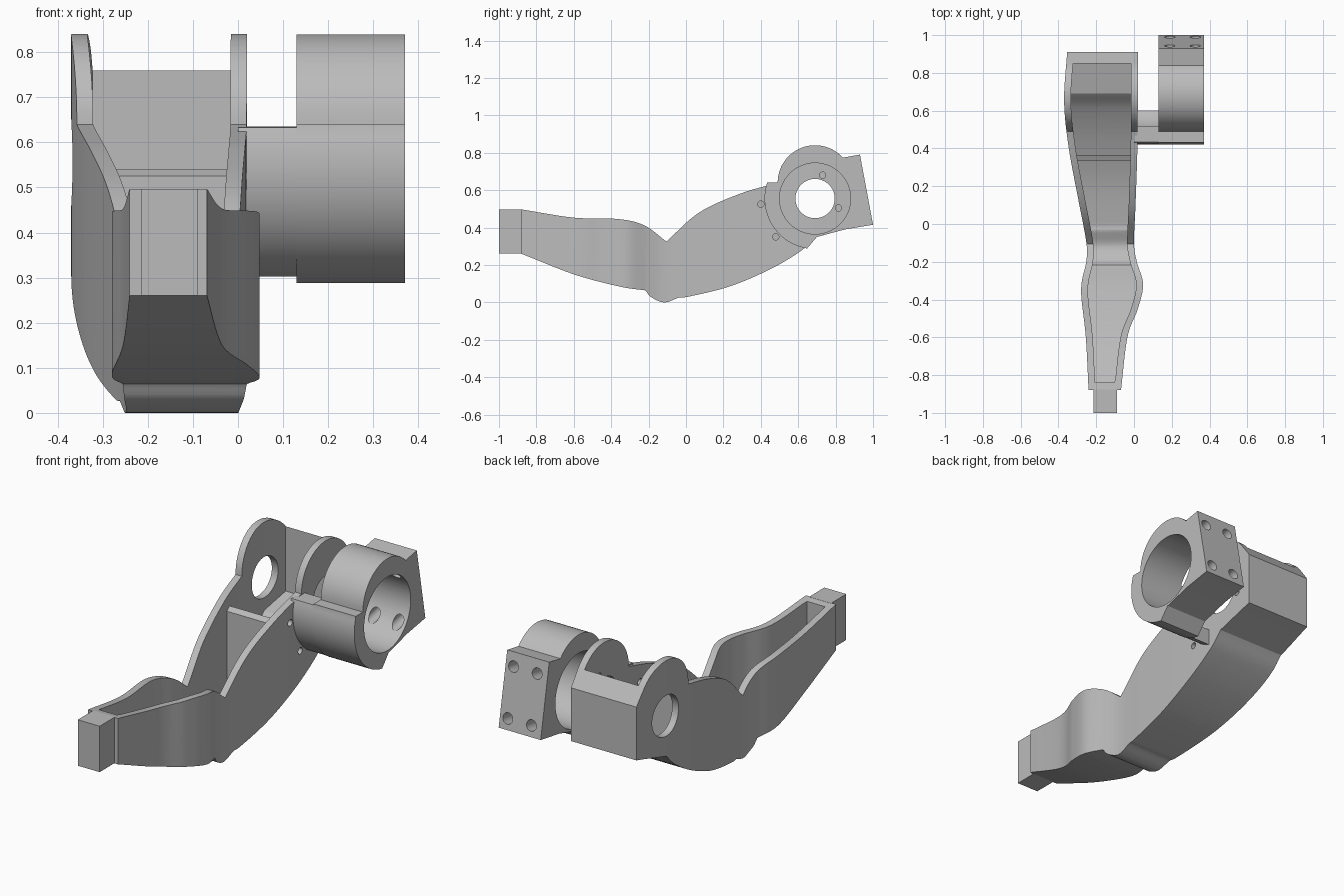
import bpy, bmesh, math
from mathutils import Vector

if "Cube" in bpy.data.objects:
    bpy.data.objects.remove(bpy.data.objects["Cube"])

grey = bpy.data.materials.new("plain grey")
grey.diffuse_color = (0.5, 0.5, 0.5, 1)
grey.use_nodes = True
grey.node_tree.nodes["Principled BSDF"].inputs["Base Color"].default_value = grey.diffuse_color


def smooth(pts, n=8):
    """Catmull-Rom curve through 2D points."""
    p = [Vector(q) for q in pts]
    p = [2 * p[0] - p[1]] + p + [2 * p[-1] - p[-2]]
    out = []
    for a, b, c, d in zip(p, p[1:], p[2:], p[3:]):
        for i in range(n):
            t = i / n
            out.append(0.5 * (2 * b + (c - a) * t + (2 * a - 5 * b + 4 * c - d) * t * t
                              + (3 * b - a - 3 * c + d) * t ** 3))
    return [tuple(q) for q in out] + [tuple(p[-2])]


def arc(cy, cz, r, a0, a1, n=24):
    return [(cy + r * math.cos(math.radians(a0 + (a1 - a0) * i / n)),
             cz + r * math.sin(math.radians(a0 + (a1 - a0) * i / n))) for i in range(n + 1)]


def make(name, bm):
    bmesh.ops.recalc_face_normals(bm, faces=bm.faces)
    me = bpy.data.meshes.new(name)
    bm.to_mesh(me)
    bm.free()
    me.materials.append(grey)
    ob = bpy.data.objects.new(name, me)
    bpy.context.collection.objects.link(ob)
    return ob


def prism(name, pts, axis, lo, hi):
    """Extrude (y,z) points along x, or (x,y) points along z."""
    bm = bmesh.new()
    place = (lambda p, h: (h, p[0], p[1])) if axis == 'x' else (lambda p, h: (p[0], p[1], h))
    a = [bm.verts.new(place(p, lo)) for p in pts]
    b = [bm.verts.new(place(p, hi)) for p in pts]
    bm.faces.new(a)
    bm.faces.new(b[::-1])
    for i in range(len(pts)):
        j = (i + 1) % len(pts)
        bm.faces.new((a[i], b[i], b[j], a[j]))
    return make(name, bm)


def rod(centre, direction, r, length, seg=32):
    bm = bmesh.new()
    bmesh.ops.create_cone(bm, cap_ends=True, segments=seg, radius1=r, radius2=r, depth=length)
    rot = Vector(direction).to_track_quat('Z', 'Y').to_matrix().to_4x4()
    rot.translation = centre
    bm.transform(rot)
    return make("cutter", bm)


def combine(ob, other, op='DIFFERENCE'):
    mod = ob.modifiers.new("cut", 'BOOLEAN')
    mod.operation, mod.solver, mod.object = op, 'EXACT', other
    bpy.context.view_layer.objects.active = ob
    bpy.ops.object.modifier_apply(modifier=mod.name)
    bpy.data.objects.remove(other)


CY, CZ = 0.69, 0.555   # joint axis

# arm body: side profile crossed with plan outline
front_top = smooth([(-.88, .497), (-.6, .453), (-.357, .445), (-.22, .41), (-.105, .325)])
rear_top = smooth([(-.105, .325), (.07, .48), (.287, .58), (.49, .64)])
ear = arc(.69, .64, .2, 180, 38)
front_low = smooth([(-.88, .26), (-.6, .15), (-.357, .085), (-.217, .064)])
notch = smooth([(-.217, .064), (-.185, .027), (-.115, 0), (-.035, .027)])
rear_low = smooth([(-.035, .027), (.02, .032), (.233, .085), (.448, .176), (.61, .272), (.69, .347)])
low = front_low + notch[1:] + rear_low[1:] + [(.85, .39)]
side = front_top + rear_top[1:] + ear[1:] + [(.91, .68), (.91, .405)] + low[::-1]
left = smooth([(-.24, -.89), (-.255, -.6), (-.28, -.35), (-.253, -.2), (-.252, -.1),
               (-.293, .12), (-.345, .4), (-.37, .65), (-.354, .91)])
right = smooth([(-.07, -.89), (-.035, -.6), (.02, -.45), (.048, -.32), (.015, -.2), (0, -.1),
                (.008, .1), (.018, .4), (.02, .65), (.02, .91)])
body = prism("arm_body", side, 'x', -.6, .3)
combine(body, prism("plan", left + [(-.354, 1.1), (.02, 1.1)] + right[::-1], 'z', -.2, 1.2),
        'INTERSECT')

# open trough inside the arm
T = .036
floor = [(y, z + T) for y, z in low]
cavity = prism("cavity", [(-1.2, .42)] + floor + [(.85, .765), (1.1, .765), (1.1, 1.1), (-1.2, 1.1)],
               'x', -.6, .3)
il = [(x + T, y) for x, y in left if y > -.83]
ir = [(x - T, y) for x, y in right if y > -.83]
combine(cavity, prism("inner_plan", [(-.207, -.84)] + il + [(-.318, 1.05), (-.016, 1.05)]
                      + ir[::-1] + [(-.104, -.84)], 'z', -.1, 1.15), 'INTERSECT')
combine(body, cavity)

# axle hole through both ears, small screw holes in the right wall
combine(body, rod((-.15, CY, CZ), (1, 0, 0), .105, 1, 48))
for y, z in [(.4, .525), (.48, .35), (.73, .68), (.815, .505)]:
    combine(body, rod((0, y, z), (1, 0, 0), .017, .12, 16))

# cross rib
rib = prism("cross_rib", [(.335, .14), (.365, .15), (.365, .54), (.335, .525)], 'x', -.315, 0)

# front mounting block with pin hole
block = prism("front_block", [(-1, .26), (-.875, .26), (-.875, .497), (-1, .497)], 'x', -.215, -.09)
combine(block, rod((-.15, -.945, .38), (1, 0, 0), .036, .5))

# split shell joining arm to clamp
shell = prism("joint_shell", arc(CY, CZ, .268, 163, 250.5) + arc(CY, CZ, .19, 241.7, 155),
              'x', .0, .135)

# clamp ring with bolted flange
clamp = prism("clamp", arc(.69, .64, .2, 180, 42) + [(.93, .79), (1, .415), (.85, .39), (.70, .35)]
              + arc(CY, CZ, .27, 261, 163) + [(.432, .64)], 'x', .13, .37)
combine(clamp, rod((.25, CY, CZ), (1, 0, 0), .19, 1, 64))
for x in (.19, .325):
    for y, z in [(.99, .47), (.943, .72)]:
        combine(clamp, rod((x, y - .05, z - .009), (.983, .183, 0) and (0, .983, .183), .028, .32, 24))

for ob in (body, rib, block, shell, clamp):
    bpy.ops.object.select_all(action='DESELECT')
    ob.select_set(True)
    bpy.context.view_layer.objects.active = ob
    bpy.ops.object.shade_smooth_by_angle(angle=math.radians(25))
